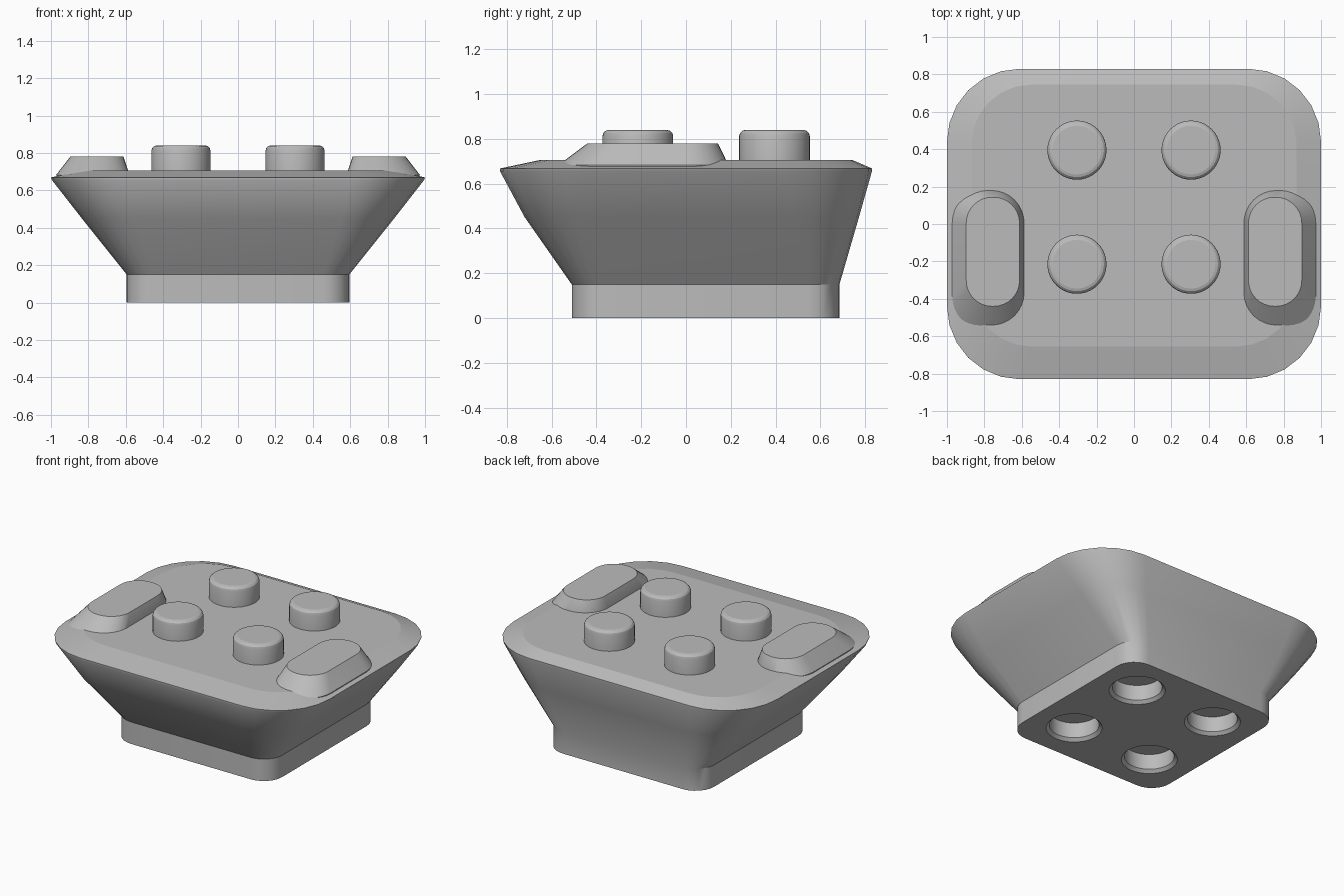
import bpy, bmesh, math

cube = bpy.data.objects.get("Cube")
if cube:
    bpy.data.objects.remove(cube, do_unlink=True)

grey = bpy.data.materials.new("light grey plastic")
grey.use_nodes = True
colour = (0.5, 0.5, 0.5, 1)
grey.diffuse_color = colour
grey.node_tree.nodes["Principled BSDF"].inputs["Base Color"].default_value = colour


def outline(x0, x1, y0, y1, r, z, steps):
    """Rounded rectangle as a counter-clockwise ring of points."""
    corners = [(x1 - r, y1 - r), (x0 + r, y1 - r), (x0 + r, y0 + r), (x1 - r, y0 + r)]
    points = []
    for i, (cx, cy) in enumerate(corners):
        for s in range(steps + 1):
            a = math.pi / 2 * (i + s / steps)
            points.append((cx + r * math.cos(a), cy + r * math.sin(a), z))
    return points


def disc(x, y, r, z):
    return outline(x - r, x + r, y - r, y + r, r, z, 10)


def loft(name, rings):
    """Skin the rings from bottom to top and cap both ends."""
    bm = bmesh.new()
    loops = [[bm.verts.new(p) for p in ring] for ring in rings]
    n = len(loops[0])
    for low, high in zip(loops, loops[1:]):
        for i in range(n):
            j = (i + 1) % n
            bm.faces.new((low[i], low[j], high[j], high[i]))
    bm.faces.new(loops[0][::-1])
    bm.faces.new(loops[-1])
    bmesh.ops.remove_doubles(bm, verts=bm.verts, dist=0.0005)
    mesh = bpy.data.meshes.new(name)
    bm.to_mesh(mesh)
    bm.free()
    mesh.materials.append(grey)
    obj = bpy.data.objects.new(name, mesh)
    bpy.context.collection.objects.link(obj)
    bpy.ops.object.select_all(action='DESELECT')
    obj.select_set(True)
    bpy.context.view_layer.objects.active = obj
    bpy.ops.object.shade_smooth_by_angle(angle=math.radians(28))
    # Flat caps stay flat
    for face in mesh.polygons:
        if len(face.vertices) > 4:
            face.use_smooth = False
    return obj


# Flared body on a short straight foot, with a shallow sloped rim on top
body_sections = [  # half width, front, back, corner radius, height
    (0.595, -0.51, 0.685, 0.14, 0),
    (0.595, -0.51, 0.685, 0.14, 0.15),
    (0.835, -0.72, 0.772, 0.28, 0.45),
    (0.995, -0.83, 0.83, 0.39, 0.655),
    (1.0, -0.83, 0.83, 0.39, 0.668),
    (0.87, -0.655, 0.745, 0.32, 0.705),
]
body = loft("flared_body", [outline(-w, w, f, b, r, z, 6)
                            for w, f, b, r, z in body_sections])

# Four studs on top, and a matching socket under each
for row, y in (("front", -0.215), ("back", 0.395)):
    for side, x in (("left", 0.305), ("right", -0.305)):
        profile = [(0.158, 0.68), (0.158, 0.812), (0.154, 0.826),
                   (0.144, 0.836), (0.13, 0.84)]
        loft(f"{row}_{side}_stud", [disc(x, y, r, z) for r, z in profile])

        profile = [(0.195, -0.02), (0.155, 0.02), (0.155, 0.125)]
        cutter = loft("socket_cutter", [disc(x, y, r, z) for r, z in profile])
        cutter.hide_render = True
        cut = body.modifiers.new("socket", 'BOOLEAN')
        cut.operation = 'DIFFERENCE'
        cut.solver = 'EXACT'
        cut.object = cutter
        bpy.context.view_layer.objects.active = body
        bpy.ops.object.modifier_apply(modifier=cut.name)
        bpy.data.objects.remove(cutter, do_unlink=True)

# Raised oblong pads near both sides, with sloping flanks
pad_sections = [  # inner x, outer x, front, back, corner radius, height
    (0.585, 0.965, -0.565, 0.19, 0.185, 0.645),
    (0.58, 0.972, -0.57, 0.19, 0.185, 0.683),
    (0.612, 0.897, -0.44, 0.143, 0.138, 0.78),
]
for side, sign in (("left", 1), ("right", -1)):
    rings = []
    for a, b, f, k, r, z in pad_sections:
        x0, x1 = sorted((sign * a, sign * b))
        rings.append(outline(x0, x1, f, k, r, z, 8))
    loft(f"{side}_pad", rings)
